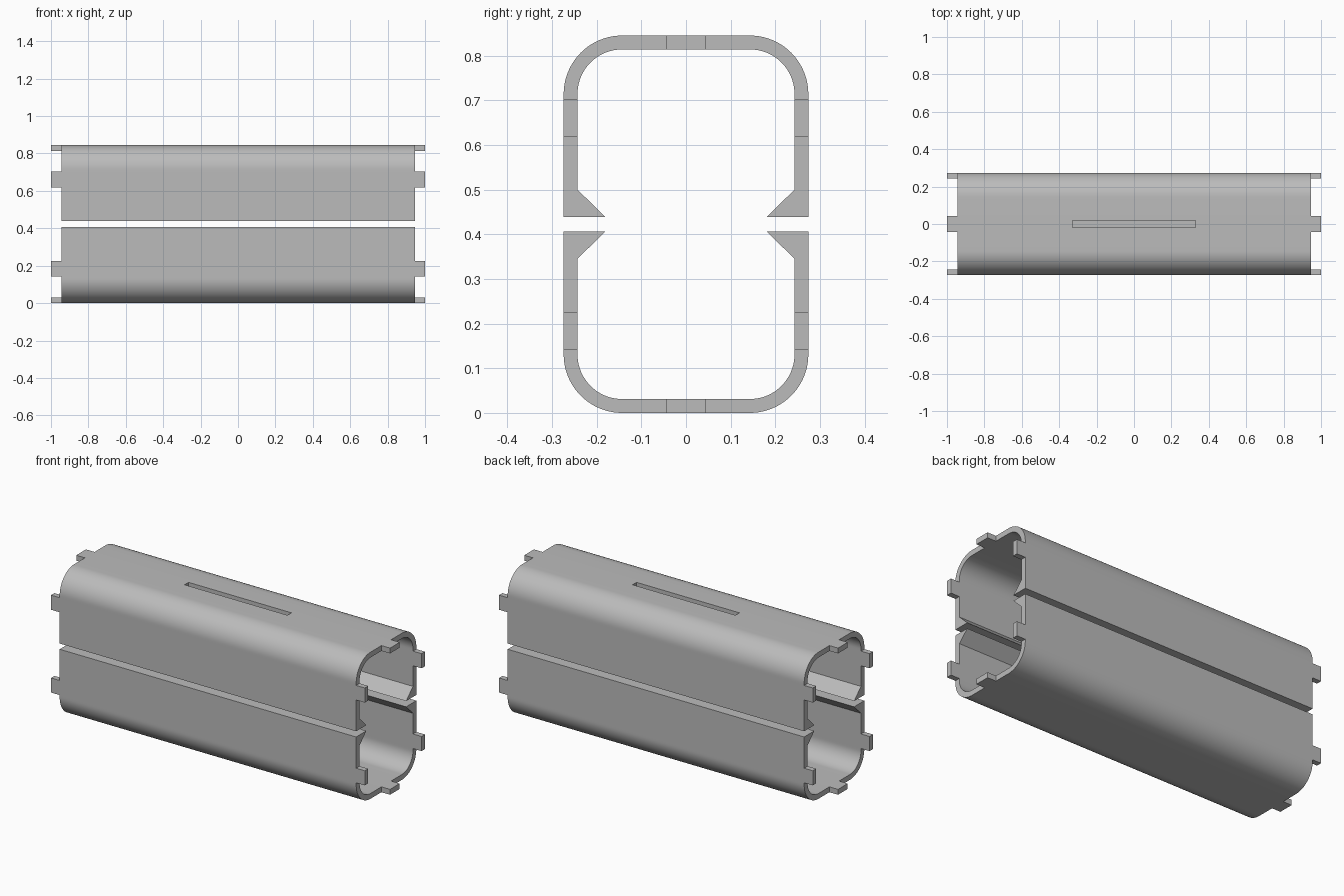
import bpy, bmesh, math

cube = bpy.data.objects.get("Cube")
if cube:
    bpy.data.objects.remove(cube)

grey = bpy.data.materials.new("plain grey")
grey.use_nodes = True
colour = (0.5, 0.5, 0.5, 1)
grey.diffuse_color = colour
grey.node_tree.nodes["Principled BSDF"].inputs["Base Color"].default_value = colour

# Overall sizes
MID, TOP, HALF_W = 0.4225, 0.845, 0.274
WALL, RADIUS, GAP_TOP = 0.031, 0.131, 0.439
BODY, TAB, SLOT = 0.945, 1.0, 0.328
TAB_Y, SLOT_Y = 0.044, 0.018
TAB_LOW, TAB_HIGH = 0.619, 0.703


def half_profile():
    """Pairs of outer and inner points from the lip to the top slot."""
    inner = HALF_W - WALL
    pairs = [((HALF_W, GAP_TOP), (0.181, GAP_TOP))]
    pairs += [((HALF_W, z), (inner, z)) for z in (0.5, TAB_LOW, TAB_HIGH)]
    cy, cz = HALF_W - RADIUS, TOP - RADIUS
    steps = 20
    for i in range(steps + 1):
        a = math.pi / 2 * i / steps
        c, s = math.cos(a), math.sin(a)
        pairs.append(tuple((cy + r * c, cz + r * s) for r in (RADIUS, RADIUS - WALL)))
    pairs += [((y, TOP), (y, TOP - WALL)) for y in (TAB_Y, SLOT_Y)]
    return pairs


def make_shell(name, lower, slotted):
    side = half_profile()
    pairs = side + [tuple((-y, z) for y, z in p) for p in reversed(side)]
    if lower:
        pairs = [tuple((y, 2 * MID - z) for y, z in p) for p in pairs]
    stations = [-TAB, -BODY, -SLOT, SLOT, BODY, TAB]
    n, m = len(stations) - 1, len(pairs) - 1
    middle = m // 2
    tabs = {2, m - 3, middle - 1, middle, middle + 1}

    # Which cells of the wall are filled: body, end tabs and the slot
    def solid(i, j):
        if not (0 <= i < n and 0 <= j < m):
            return False
        if i in (0, n - 1):
            return j in tabs
        return not (slotted and i == 2 and j == middle)

    bm = bmesh.new()
    grid = [[[bm.verts.new((x, *pt)) for pt in p] for p in pairs] for x in stations]
    for i in range(n):
        for j in range(m):
            if not solid(i, j):
                continue
            a, b = grid[i][j], grid[i + 1][j]
            c, d = grid[i + 1][j + 1], grid[i][j + 1]
            bm.faces.new([v[0] for v in (a, b, c, d)])
            bm.faces.new([v[1] for v in (d, c, b, a)])
            borders = (((i, j - 1), a, b), ((i + 1, j), b, c),
                       ((i, j + 1), c, d), ((i - 1, j), d, a))
            for cell, p, q in borders:
                if not solid(*cell):
                    bm.faces.new((q[0], p[0], p[1], q[1]))
    loose = [v for v in bm.verts if not v.link_faces]
    bmesh.ops.delete(bm, geom=loose, context='VERTS')
    bmesh.ops.recalc_face_normals(bm, faces=bm.faces)
    mesh = bpy.data.meshes.new(name)
    bm.to_mesh(mesh)
    bm.free()
    mesh.materials.append(grey)
    obj = bpy.data.objects.new(name, mesh)
    bpy.context.collection.objects.link(obj)
    bpy.ops.object.select_all(action='DESELECT')
    obj.select_set(True)
    bpy.context.view_layer.objects.active = obj
    bpy.ops.object.shade_smooth_by_angle(angle=math.radians(30))


make_shell("upper_shell", lower=False, slotted=True)
make_shell("lower_shell", lower=True, slotted=False)
